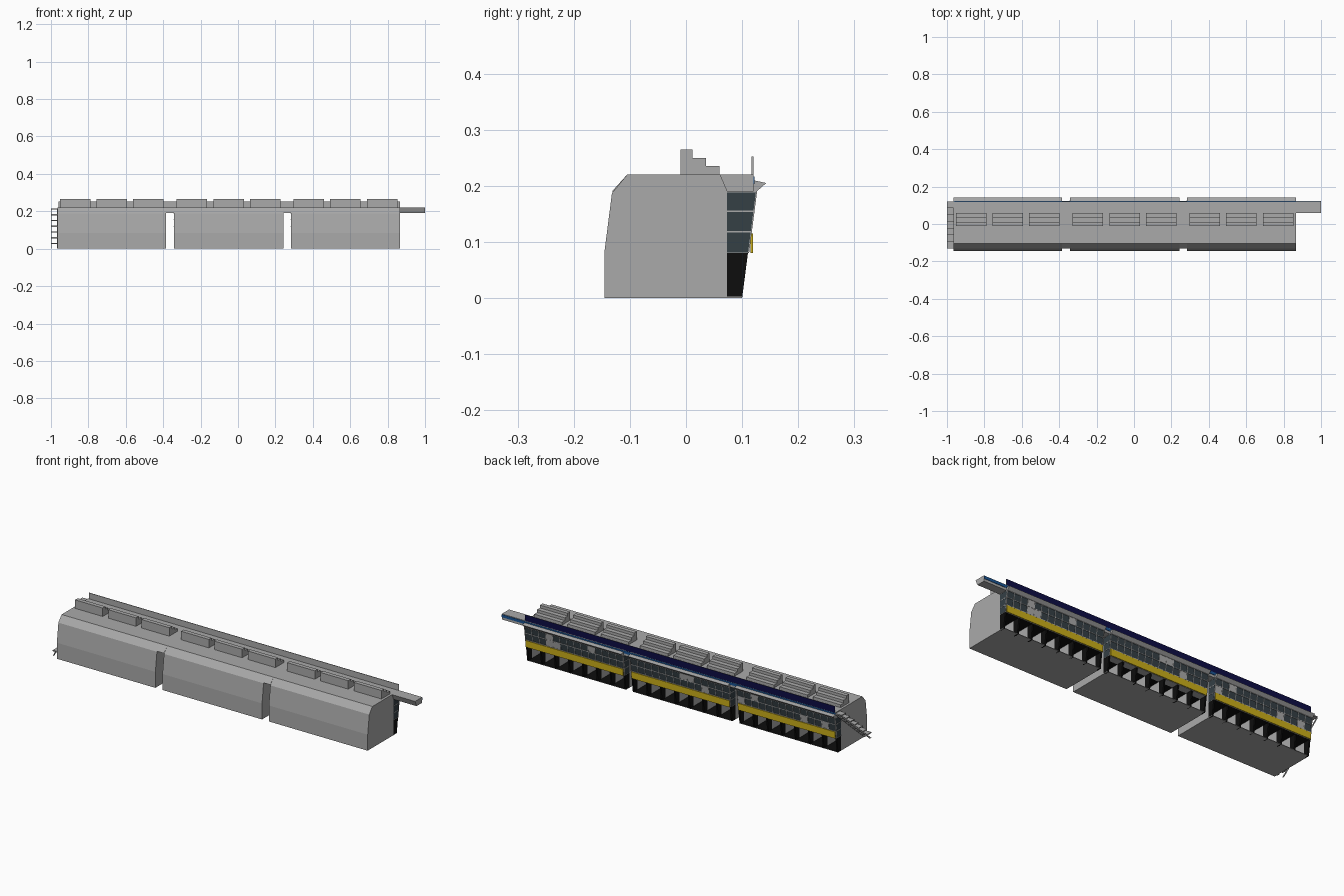
import bpy, bmesh, random

random.seed(4)
cube = bpy.data.objects.get("Cube")
if cube:
    bpy.data.objects.remove(cube, do_unlink=True)


def material(name, r, g, b):
    m = bpy.data.materials.new(name)
    m.use_nodes = True
    m.diffuse_color = (r, g, b, 1)
    m.node_tree.nodes["Principled BSDF"].inputs["Base Color"].default_value = (r, g, b, 1)
    return m


GREY = material("concrete grey", 0.4, 0.4, 0.4)
SLATE = material("slate glass", 0.035, 0.05, 0.06)
BLACK = material("black", 0.004, 0.004, 0.004)
YELLOW = material("yellow", 0.6, 0.43, 0.01)
NAVY = material("navy", 0.004, 0.004, 0.06)
BLUE = material("blue", 0.01, 0.09, 0.3)


def build(name, parts, mats, rule=None):
    """Extrude (y, z) profiles along x; parts holds (profile, x0, x1)."""
    bm = bmesh.new()
    for profile, x0, x1 in parts:
        face = bm.faces.new([bm.verts.new((x0, y, z)) for y, z in profile])
        out = bmesh.ops.extrude_face_region(bm, geom=[face])
        moved = [v for v in out["geom"] if isinstance(v, bmesh.types.BMVert)]
        bmesh.ops.translate(bm, verts=moved, vec=(x1 - x0, 0, 0))
    bmesh.ops.recalc_face_normals(bm, faces=bm.faces)
    if rule:
        bm.normal_update()
        for f in bm.faces:
            f.material_index = rule(f.normal, f.calc_center_median())
    mesh = bpy.data.meshes.new(name)
    bm.to_mesh(mesh)
    bm.free()
    for m in mats:
        mesh.materials.append(m)
    ob = bpy.data.objects.new(name, mesh)
    bpy.context.collection.objects.link(ob)
    return ob


def rect(y0, y1, z0, z1):
    return [(y0, z0), (y1, z0), (y1, z1), (y0, z1)]


def slope(z):
    """Depth of the leaning back facade at a height."""
    return 0.1 + 0.13 * z


WALL, ROOM = 0.073, 0.0          # facade start and garage back wall
LOW, EAVE, TOP = 0.08, 0.19, 0.22
BLOCKS = [(-0.965, -0.385), (-0.343, 0.243), (0.283, 0.865)]
BAYS, COLS = 7, 14
ROWS = [LOW, 0.118, 0.155, EAVE]

shell = [(-0.145, 0), (-0.145, 0.085), (-0.132, 0.187), (-0.105, TOP), (0.12, TOP),
         (0.12, EAVE), (WALL, EAVE), (WALL, LOW), (ROOM, LOW), (ROOM, 0)]
glass = [(WALL, LOW), (slope(LOW), LOW), (slope(EAVE), EAVE), (WALL, EAVE)]
pier = [(WALL, 0), (slope(0), 0), (slope(LOW), LOW), (WALL, LOW)]
nose = [(0.12, EAVE), (0.126, EAVE), (0.143, 0.205), (0.12, 0.21)]


def shell_rule(n, c):
    ceiling = n.z < -0.5 and abs(c.z - LOW) < 0.01
    back_wall = n.y > 0.5 and c.z < LOW
    return 1 if ceiling or back_wall else 0


for i, (x0, x1) in enumerate(BLOCKS, 1):
    tag = f"_{i}"
    build("block_shell" + tag, [(shell, x0, x1)], [GREY, BLACK], shell_rule)
    build("upper_glazing" + tag, [(glass, x0, x1)], [SLATE, BLACK],
          lambda n, c: 1 if n.z < -0.5 else 0)
    build("canopy_nose" + tag, [(nose, x0, x1)], [GREY])

    # Garage rooms: floor, partitions and dark piers
    build("garage_floor" + tag, [(rect(ROOM, slope(0), 0, 0.003), x0, x1)], [GREY, BLACK],
          lambda n, c: 1 if n.z > 0.5 else 0)
    t = 0.008
    edges = [x0 + (x1 - x0 - t) * k / BAYS for k in range(BAYS + 1)]
    build("garage_partitions" + tag, [(rect(ROOM, WALL, 0, LOW), x, x + t) for x in edges], [GREY])
    build("garage_piers" + tag, [(pier, x, x + t) for x in edges], [BLACK])

    # Window bars following the lean of the facade
    bars = []
    for z in ROWS:
        a, b = max(z - 0.0015, LOW), min(z + 0.0015, EAVE)
        bars.append((rect(WALL, slope(z) + 0.002, a, b), x0 - 0.001, x1 + 0.001))
    upright = [(slope(LOW) - 0.004, LOW), (slope(LOW) + 0.002, LOW),
               (slope(EAVE) + 0.002, EAVE), (slope(EAVE) - 0.004, EAVE)]
    cell = (x1 - x0 - 0.003) / COLS
    for k in range(COLS + 1):
        bars.append((upright, x0 + k * cell, x0 + k * cell + 0.003))
    build("window_bars" + tag, bars, [GREY])

    # A few pale panes among the dark glass
    panes = []
    for a, b in zip(ROWS[1:], ROWS[2:]):
        for k in range(COLS):
            if random.random() < 0.12:
                pane = [(slope(a) - 0.002, a), (slope(a) + 0.001, a),
                        (slope(b) + 0.001, b), (slope(b) - 0.002, b)]
                panes.append((pane, x0 + k * cell, x0 + (k + 1) * cell))
    if panes:
        build("pale_panes" + tag, panes, [GREY])

    build("yellow_band" + tag, [(rect(0.115, 0.119, LOW, 0.115), x0 + 0.004, x1 - 0.004)], [YELLOW])

    # Three stepped roof units
    width, pitch = 0.163, 0.196
    start = (x0 + x1) / 2 - pitch - width / 2
    steps = [(-0.01, TOP), (-0.01, 0.265), (0.012, 0.265), (0.012, 0.25),
             (0.036, 0.25), (0.036, 0.235), (0.06, 0.235), (0.06, TOP)]
    build("roof_units" + tag, [(steps, start + k * pitch, start + k * pitch + width)
                               for k in range(3)], [GREY])

# Roof bridging the passages
bridge = [(-0.132, EAVE), (-0.105, TOP), (0.12, TOP), (0.12, EAVE)]
build("roof_bridges", [(bridge, a[1], b[0]) for a, b in zip(BLOCKS, BLOCKS[1:])], [GREY])

# Roof beam reaching past the end
beam = [(0.06, TOP), (WALL, EAVE), (0.12, EAVE), (0.12, TOP)]
build("end_beam", [(beam, 0.865, 1.0)], [GREY])
build("blue_strip", [(rect(0.119, 0.122, 0.203, 0.217), -0.965, 1.0)], [BLUE])

# Long sign on the roof edge, coloured on its back
build("roof_sign", [(rect(0.117, 0.12, TOP - 0.002, 0.252), -0.96, 0.865)], [GREY, NAVY],
      lambda n, c: 1 if n.y > 0.5 else 0)

# Open outside stair at the end
COUNT = 7
run, rise = 0.25 / COUNT, 0.215 / COUNT
treads = []
for k in range(COUNT):
    y, z = -0.13 + k * run, (k + 1) * rise
    treads.append((rect(y, y + run, z - 0.006, z), -1.0, -0.965))
build("stair_treads", treads, [GREY])
stringer = [(-0.13, 0), (-0.118, 0), (0.12, 0.205), (0.12, 0.215)]
build("stair_stringers", [(stringer, x, x + 0.003) for x in (-1.0, -0.969)], [GREY])
